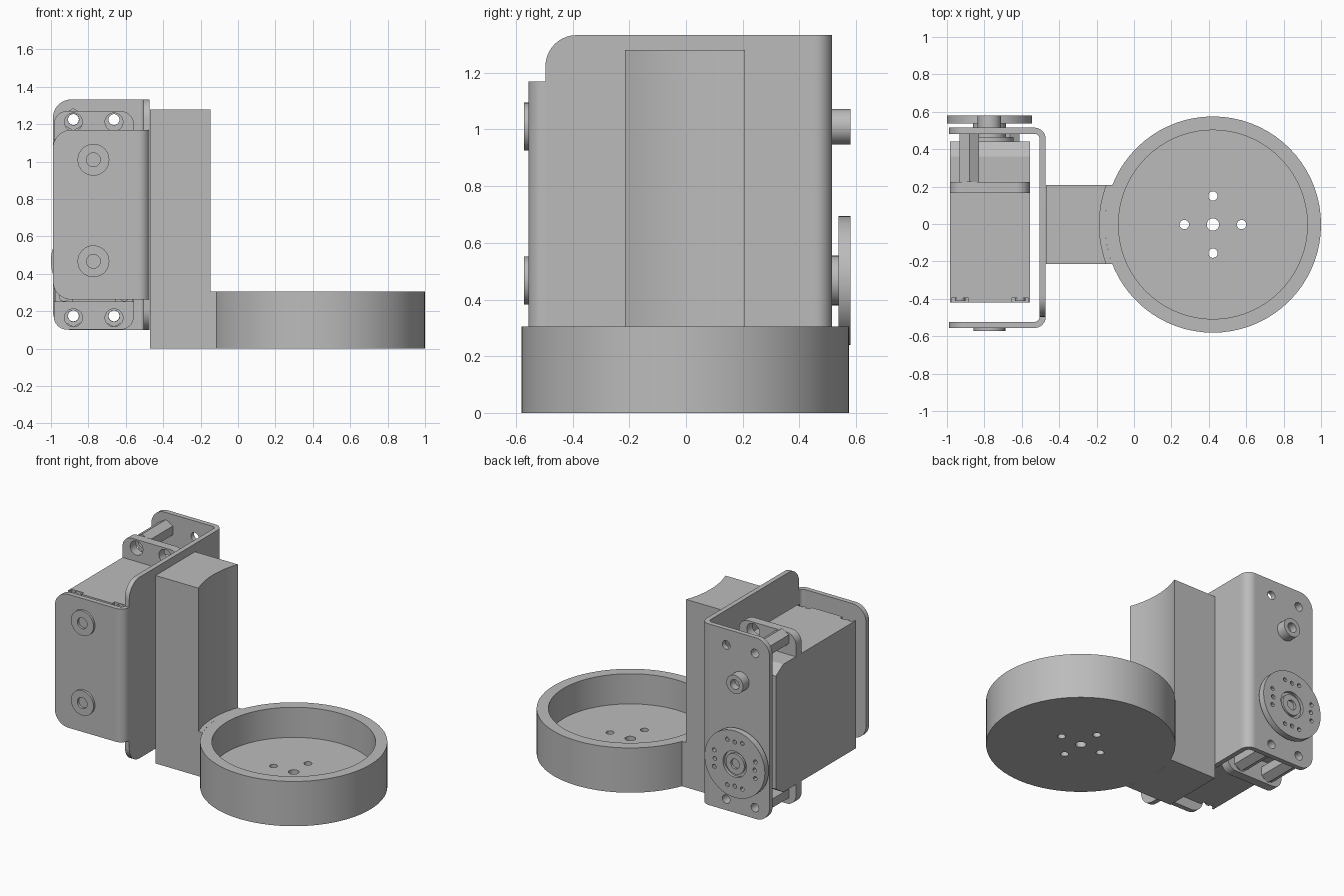
import bpy, bmesh, math
from mathutils import Vector

cube = bpy.data.objects.get("Cube")
if cube:
    bpy.data.objects.remove(cube, do_unlink=True)

grey = bpy.data.materials.new("plain grey")
grey.use_nodes = True
colour = (0.5, 0.5, 0.5, 1)
grey.diffuse_color = colour
grey.node_tree.nodes["Principled BSDF"].inputs["Base Color"].default_value = colour

# Maps (u, v, depth) to xyz for a prism along each axis
PLACE = {"x": lambda u, v, d: (d, u, v),
         "y": lambda u, v, d: (u, d, v),
         "z": lambda u, v, d: (u, v, d)}
parts = []


def add_prism(bm, pts, axis, lo, hi):
    rings = [[bm.verts.new(PLACE[axis](u, v, d)) for u, v in pts] for d in (lo, hi)]
    faces = [bm.faces.new(r) for r in rings]
    n = len(pts)
    for i in range(n):
        j = (i + 1) % n
        faces.append(bm.faces.new((rings[0][i], rings[0][j], rings[1][j], rings[1][i])))
    bmesh.ops.recalc_face_normals(bm, faces=faces)


def to_object(name, bm):
    mesh = bpy.data.meshes.new(name)
    bm.to_mesh(mesh)
    bm.free()
    ob = bpy.data.objects.new(name, mesh)
    bpy.context.scene.collection.objects.link(ob)
    return ob


def prism(name, pts, axis, lo, hi, cuts=()):
    """Extruded outline, less a list of (outline, lo, hi) cuts along the same axis."""
    bm = bmesh.new()
    add_prism(bm, pts, axis, lo, hi)
    ob = to_object(name, bm)
    if cuts:
        bm = bmesh.new()
        for outline, a, b in cuts:
            add_prism(bm, outline, axis, a, b)
        cutter = to_object("cutter", bm)
        cutter.hide_render = True
        mod = ob.modifiers.new("cut", "BOOLEAN")
        mod.operation, mod.solver, mod.object = "DIFFERENCE", "EXACT", cutter
        deps = bpy.context.evaluated_depsgraph_get()
        mesh = bpy.data.meshes.new_from_object(ob.evaluated_get(deps))
        ob.modifiers.clear()
        ob.data = mesh
        bpy.data.objects.remove(cutter, do_unlink=True)
    ob.data.materials.clear()
    ob.data.materials.append(grey)
    parts.append(ob)
    return ob


def arc(c, r, a0, a1, n=10):
    return [(c[0] + r * math.cos(math.radians(a0 + (a1 - a0) * i / n)),
             c[1] + r * math.sin(math.radians(a0 + (a1 - a0) * i / n))) for i in range(n + 1)]


def circle(c, r, n=24):
    return arc(c, r, 0, 360, n)[:-1]


def rect(u0, u1, v0, v1, radii=(0, 0, 0, 0)):
    """Rectangle with corner radii: low-low, high-low, high-high, low-high."""
    out = []
    corners = ((u0, v0, 1, 1), (u1, v0, -1, 1), (u1, v1, -1, -1), (u0, v1, 1, -1))
    for k, ((u, v, su, sv), r) in enumerate(zip(corners, radii)):
        if r:
            out += arc((u + su * r, v + sv * r), r, 180 + 90 * k, 270 + 90 * k)
        else:
            out.append((u, v))
    return out


# Round dish with a drilled floor
DISH, RIM = (0.422, -0.003), 0.578
holes = [(circle(DISH, 0.033), -0.1, 0.2)]
for k in range(4):
    a = math.radians(90 * k)
    spot = (DISH[0] + 0.153 * math.cos(a), DISH[1] + 0.153 * math.sin(a))
    holes.append((circle(spot, 0.025), -0.1, 0.2))
dish = prism("dish", circle(DISH, RIM, 72), "z", 0, 0.305,
             [(circle(DISH, 0.505, 72), 0.1, 0.5)])
mesh_holes = holes
bpy.data.objects.remove(dish, do_unlink=True)
parts.clear()
prism("dish_floor", circle(DISH, 0.505, 72), "z", 0, 0.1, mesh_holes)
prism("dish_wall", circle(DISH, RIM, 72), "z", 0, 0.305,
      [(circle(DISH, 0.505, 72), -0.1, 0.5)])

# Post, hollowed to follow the dish
for name, r, lo, hi in (("post_foot", RIM, 0, 0.305), ("post", 0.607, 0.305, 1.28)):
    half = math.degrees(math.asin(0.212 / r))
    edge = arc(DISH, r, 180 - half, 180 + half, 12)
    prism(name, [(-0.47, -0.215), (-0.47, 0.209)] + edge, "z", lo, hi)

# Folded bracket: web, two bends, two arms
X0, X1, BX, T = -0.99, -0.472, -0.532, 0.033
LOW, HIGH = 0.1, 1.333
FLOW, FHIGH = 0.262, 1.17
BACK, FRONT = 0.515, -0.556
R = BX * -1 + X1
prism("bracket_web", rect(FRONT + R, BACK - R, LOW, HIGH, (0.11, 0, 0, 0.11)), "x", X1 - T, X1)
for name, cy, a, lo, hi in (("back_bend", BACK - R, 90, LOW, HIGH),
                            ("front_bend", FRONT + R, -90, FLOW, FHIGH)):
    prism(name, arc((BX, cy), R, 0, a) + arc((BX, cy), R - T, a, 0), "z", lo, hi)

AX, TOP_Z, BOT_Z = -0.773, 1.01, 0.467
HOLE_X = (-0.88, -0.663)
arm_holes = [(circle((x, z), 0.029), 0, 1) for x in HOLE_X for z in (1.225, 0.175)]
arm_holes.append((circle((AX, BOT_Z), 0.1), 0, 1))
prism("back_arm", rect(X0, BX, LOW, HIGH, (0.1, 0, 0, 0.1)), "y", BACK - T, BACK, arm_holes)
prism("front_arm", rect(X0, BX, FLOW, FHIGH, (0.1, 0, 0, 0.1)), "y", FRONT, FRONT + T)

# Collars on the arms
for z in (TOP_Z, BOT_Z):
    prism("front_collar", circle((AX, z), 0.085, 32), "y", -0.572, FRONT,
          [(circle((AX, z), 0.037), -1, 0)])
prism("back_collar", circle((AX, TOP_Z), 0.063, 32), "y", BACK - T, 0.58,
      [(circle((AX, TOP_Z), 0.033), 0.53, 1)])

# Motor body with bevelled back end and notched front corners
MX0, MX1, MZ0, MZ1 = -0.985, -0.557, 0.25, 1.12
prism("motor_body", [(-0.395, MZ0), (0.36, MZ0), (0.44, MZ0 + 0.05),
                     (0.44, MZ1 - 0.05), (0.36, MZ1), (-0.395, MZ1)], "x", MX0, MX1)
notches = []
for x in (-0.93, -0.608):
    for z in (MZ0 + 0.03, MZ1 - 0.03):
        notches.append((rect(x - 0.045, x + 0.045, z - 0.04, z + 0.04), -1, 0))
        prism("motor_screw", circle((x, z), 0.028, 16), "y", -0.412, -0.395)
prism("motor_cover", rect(MX0, MX1, MZ0, MZ1), "y", -0.42, -0.395, notches)

# Mounting flange and hexagonal spacers
flange_holes = [(circle((x, z), 0.048), 0, 1) for x in HOLE_X for z in (1.212, 0.165)]
prism("mounting_flange", rect(MX0, MX1, 0.102, 1.27, (0.07,) * 4), "y", 0.165, 0.225, flange_holes)
for x, z in ((HOLE_X[0], 1.225), (HOLE_X[0], 0.175), (HOLE_X[1], 0.175)):
    prism("spacer", arc((x, z), 0.06, 30, 390, 6)[:-1], "y", 0.225, BACK - T,
          [(circle((x, z), 0.03), 0, 1)])

# Output shaft and drilled round horn
SHAFT = (AX, BOT_Z)
prism("shaft_collar", circle(SHAFT, 0.13, 32), "y", 0.44, 0.465)
prism("horn_hub", circle(SHAFT, 0.088, 32), "y", 0.46, 0.54)
horn_holes = [(circle(SHAFT, 0.088, 32), 0.56, 1)]
for k in range(4):
    for step, dist in ((-20, 0.165), (0, 0.15), (20, 0.165)):
        a = math.radians(90 * k + step)
        spot = (AX + dist * math.cos(a), BOT_Z + dist * math.sin(a))
        horn_holes.append((circle(spot, 0.014, 12), 0, 1))
prism("horn", circle(SHAFT, 0.227, 64), "y", 0.538, 0.58, horn_holes)
prism("horn_ring", circle(SHAFT, 0.07, 32), "y", 0.55, 0.576,
      [(circle(SHAFT, 0.033), 0.555, 1)])

# Smooth shading with crisp edges
bpy.ops.object.select_all(action="DESELECT")
for ob in parts:
    ob.select_set(True)
bpy.context.view_layer.objects.active = parts[0]
bpy.ops.object.shade_smooth_by_angle()
